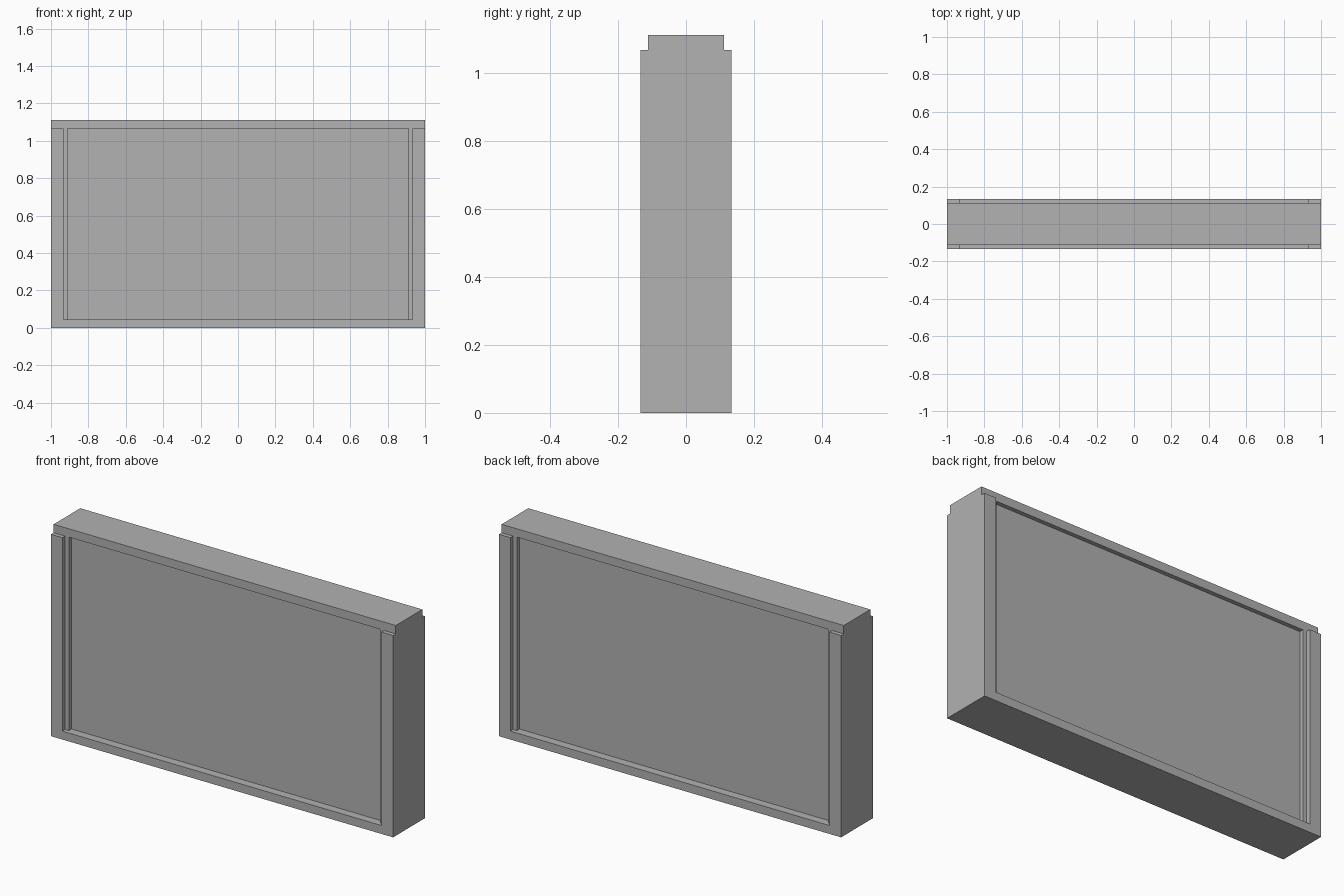
import bpy
import bmesh

cube = bpy.data.objects.get("Cube")
if cube:
    bpy.data.objects.remove(cube, do_unlink=True)

U = 2 / 90                      # base module: the model is 90 modules wide
HALF_W, HEIGHT = 45 * U, 50 * U
POST, RAIL, TRIM = 3 * U, 2 * U, U
POST_TOP = HEIGHT - RAIL
INNER = HALF_W - POST           # inner face of the side posts

grey = bpy.data.materials.new("plain grey")
grey.use_nodes = True
colour = (0.445, 0.445, 0.445, 1)
grey.diffuse_color = colour
grey.node_tree.nodes["Principled BSDF"].inputs["Base Color"].default_value = colour


def extrude_profile(name, points, half_depth):
    """Extrude an (x, z) outline evenly to the front and back."""
    bm = bmesh.new()
    face = bm.faces.new([bm.verts.new((x, -half_depth, z)) for x, z in points])
    result = bmesh.ops.extrude_face_region(bm, geom=[face])
    verts = [g for g in result["geom"] if isinstance(g, bmesh.types.BMVert)]
    bmesh.ops.translate(bm, verts=verts, vec=(0, 2 * half_depth, 0))
    bmesh.ops.recalc_face_normals(bm, faces=bm.faces)
    mesh = bpy.data.meshes.new(name)
    bm.to_mesh(mesh)
    bm.free()
    mesh.materials.append(grey)
    obj = bpy.data.objects.new(name, mesh)
    bpy.context.collection.objects.link(obj)
    return obj


def slab(name, x0, x1, z0, z1, half_depth):
    return extrude_profile(name, [(x0, z0), (x1, z0), (x1, z1), (x0, z1)], half_depth)


# U-shaped outer frame: two side posts joined by the bottom rail
right_half = [(HALF_W, 0), (HALF_W, POST_TOP), (INNER, POST_TOP), (INNER, RAIL)]
left_half = [(-x, z) for x, z in reversed(right_half)]
extrude_profile("outer_frame", right_half + left_half, 6 * U)

# Top rail, set back from the posts
slab("top_rail", -HALF_W, HALF_W, POST_TOP, HEIGHT, 5 * U)

# Narrow trim strips along the posts, flush with the top rail
slab("left_trim", INNER - TRIM, INNER, RAIL, POST_TOP, 5 * U)
slab("right_trim", -INNER, TRIM - INNER, RAIL, POST_TOP, 5 * U)

# Recessed central panel
slab("panel", TRIM - INNER, INNER - TRIM, RAIL, POST_TOP, 4 * U)
